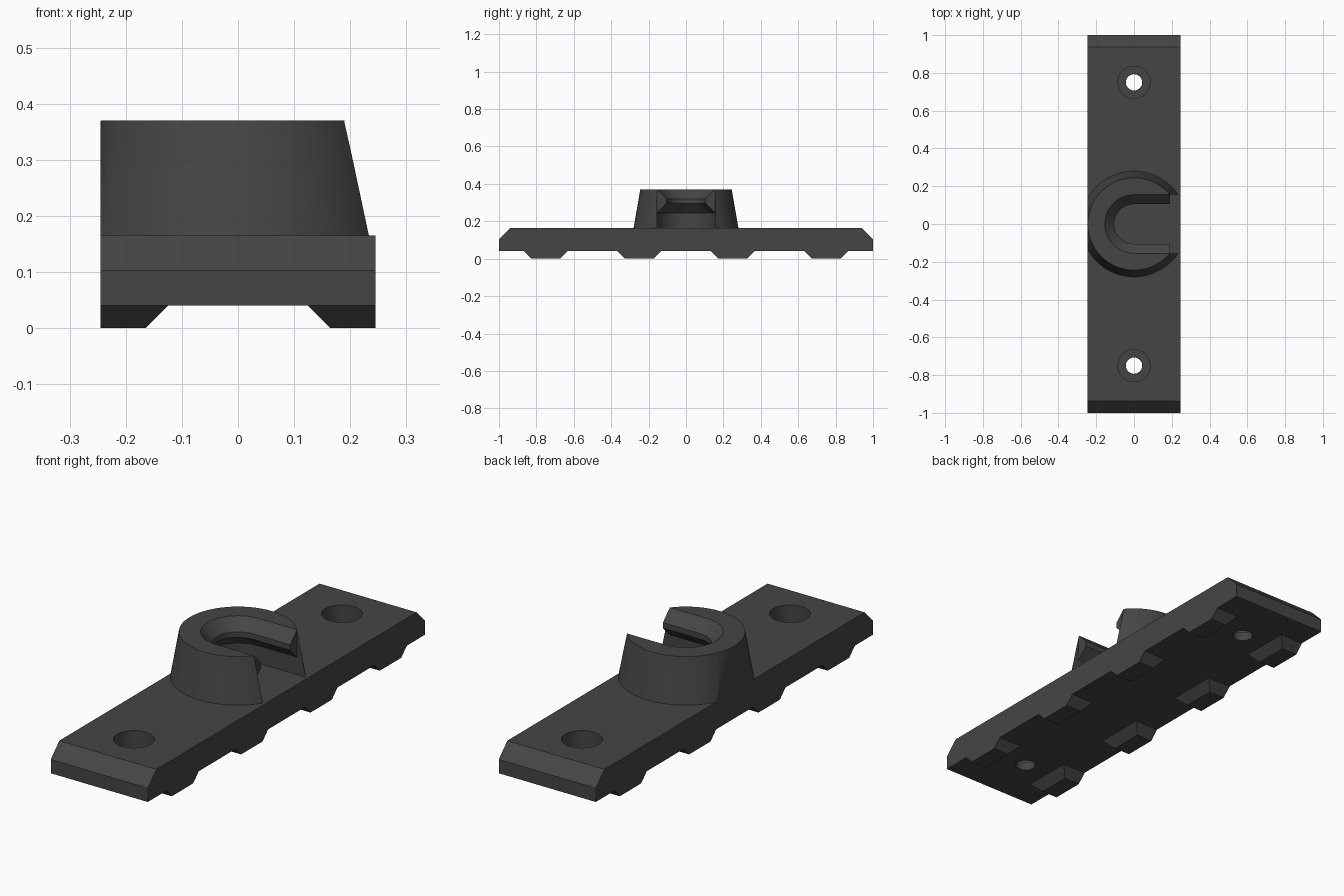
import bpy, bmesh, math

if "Cube" in bpy.data.objects:
    bpy.data.objects.remove(bpy.data.objects["Cube"])

dark = bpy.data.materials.new("dark_grey")
dark.diffuse_color = (0.06, 0.06, 0.06, 1)
dark.use_nodes = True
dark.node_tree.nodes["Principled BSDF"].inputs["Base Color"].default_value = dark.diffuse_color


def loft(name, rings):
    """Closed solid through matching rings of 3D points."""
    bm = bmesh.new()
    loops = [[bm.verts.new(p) for p in ring] for ring in rings]
    n = len(loops[0])
    for a, b in zip(loops, loops[1:]):
        for i in range(n):
            j = (i + 1) % n
            bm.faces.new((a[i], a[j], b[j], b[i]))
    bm.faces.new(loops[0][::-1])
    bm.faces.new(loops[-1])
    bmesh.ops.recalc_face_normals(bm, faces=bm.faces[:])
    mesh = bpy.data.meshes.new(name)
    bm.to_mesh(mesh)
    bm.free()
    mesh.materials.append(dark)
    obj = bpy.data.objects.new(name, mesh)
    bpy.context.collection.objects.link(obj)
    return obj


def circle(r, z, y=0, n=96):
    return [(r * math.cos(2 * math.pi * i / n), y + r * math.sin(2 * math.pi * i / n), z)
            for i in range(n)]


def rect(x0, x1, y0, y1, z):
    return [(x0, y0, z), (x1, y0, z), (x1, y1, z), (x0, y1, z)]


def u_shape(w, z, n=48):
    """Round-ended slot outline, open towards +x."""
    arc = [(w * math.cos(t), w * math.sin(t), z)
           for t in (math.pi / 2 + math.pi * i / n for i in range(n + 1))]
    return arc + [(0.5, -w, z), (0.5, w, z)]


def cut(obj, cutter):
    """Subtract the cutter and discard it."""
    cutter.hide_render = True
    mod = obj.modifiers.new("cut", 'BOOLEAN')
    mod.operation, mod.solver, mod.object = 'DIFFERENCE', 'EXACT', cutter
    bpy.context.view_layer.objects.active = obj
    bpy.ops.object.modifier_apply(modifier=mod.name)
    bpy.data.objects.remove(cutter)


def smooth(obj):
    bpy.ops.object.select_all(action='DESELECT')
    obj.select_set(True)
    bpy.context.view_layer.objects.active = obj
    bpy.ops.object.shade_smooth_by_angle(angle=math.radians(25))


HALF_W, BOTTOM, TOP = 0.245, 0.04, 0.165

# Base plate with chamfered ends and two counterbored screw holes
side = [(-1, BOTTOM), (1, BOTTOM), (1, 0.103), (0.938, TOP), (-0.938, TOP), (-1, 0.103)]
plate = loft("base_plate", [[(x, y, z) for y, z in side] for x in (-HALF_W, HALF_W)])
for y in (-0.75, 0.75):
    cut(plate, loft("screw_hole", [circle(0.043, 0, y), circle(0.043, 0.3, y)]))
    cut(plate, loft("counterbore", [circle(0.085, 0.08, y), circle(0.085, 0.3, y)]))
smooth(plate)

# Locating feet along both lower edges
for s in (-1, 1):
    for y in (-0.75, -0.25, 0.25, 0.75):
        loft("foot", [rect(s * 0.165, s * HALF_W, y - 0.077, y + 0.077, 0),
                      rect(s * 0.125, s * HALF_W, y - 0.117, y + 0.117, BOTTOM)])

# Tapered round socket, trimmed flush with the plate's left edge
socket = loft("socket", [circle(0.28, TOP), circle(0.2445, 0.37)])
cut(socket, loft("trim", [rect(-0.6, -HALF_W, -0.5, 0.5, z) for z in (0, 0.6)]))

# Wide mouth of the socket, then the undercut slot with a narrow lip
cut(socket, loft("mouth", [rect(0.19, 0.6, -0.155, 0.155, z) for z in (0, 0.6)]))
profile = [(0.155, 0.1), (0.155, 0.245), (0.105, 0.295), (0.105, 0.32),
           (0.155, 0.37), (0.155, 0.45)]
cut(socket, loft("slot", [u_shape(w, z) for w, z in profile]))
smooth(socket)
